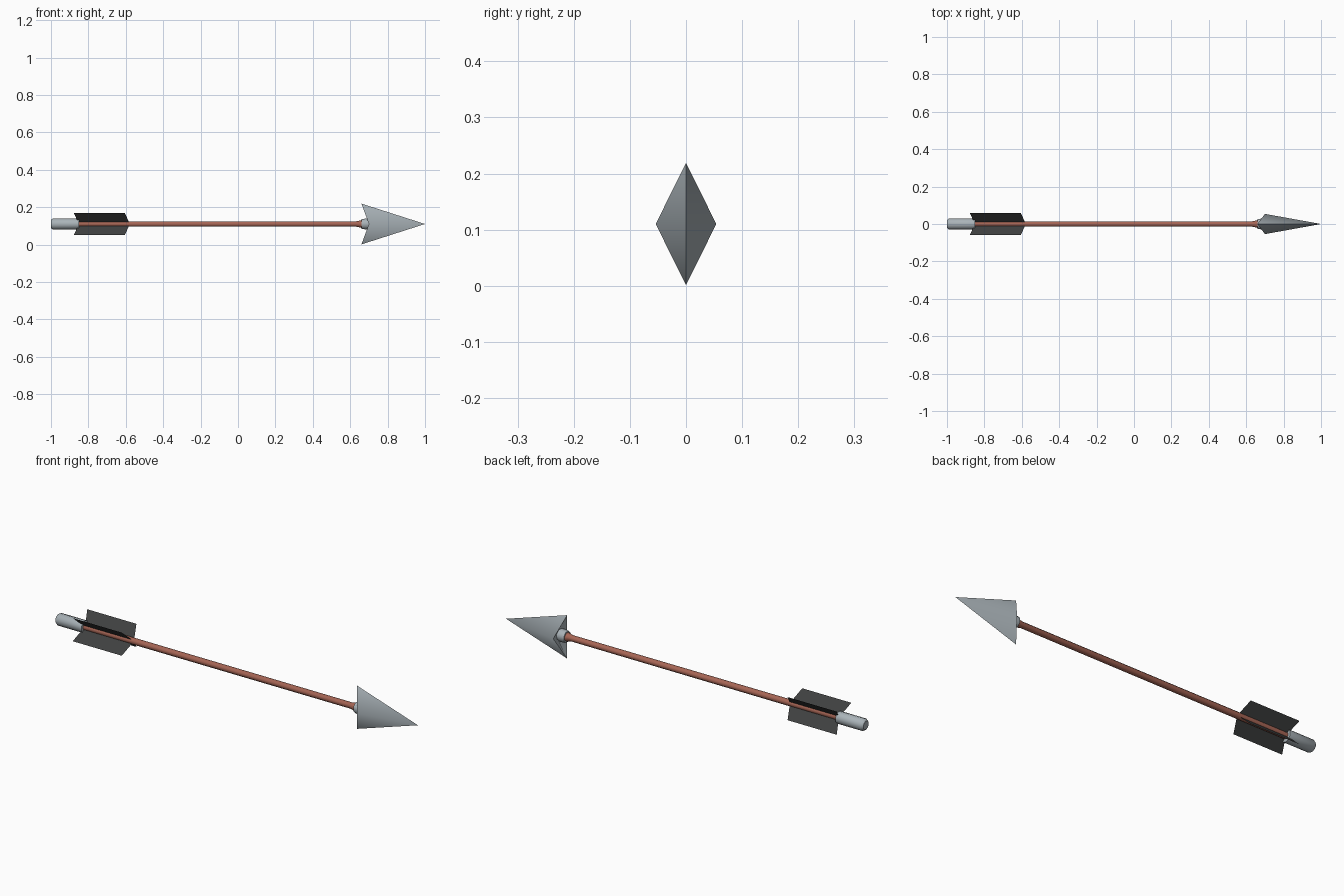
import bpy, math

if "Cube" in bpy.data.objects:
    bpy.data.objects.remove(bpy.data.objects["Cube"])

ZC = 0.11  # height of the arrow's axis


def material(name, rgb):
    m = bpy.data.materials.new(name)
    m.diffuse_color = (*rgb, 1)
    m.use_nodes = True
    m.node_tree.nodes["Principled BSDF"].inputs["Base Color"].default_value = m.diffuse_color
    return m


STEEL = material("steel", (0.40, 0.45, 0.48))
WOOD = material("red wood", (0.38, 0.13, 0.09))
FEATHER = material("dark feather", (0.05, 0.052, 0.052))


def build(name, verts, faces, mat, smooth=None):
    me = bpy.data.meshes.new(name)
    me.from_pydata(verts, [], faces)
    me.materials.append(mat)
    ob = bpy.data.objects.new(name, me)
    ob.location.z = ZC
    bpy.context.collection.objects.link(ob)
    if smooth:
        bpy.ops.object.select_all(action='DESELECT')
        ob.select_set(True)
        bpy.context.view_layer.objects.active = ob
        bpy.ops.object.shade_smooth_by_angle(angle=math.radians(smooth))
    return ob


def lathe(name, profile, mat, sides=8):
    """Spin (x, radius) points round the arrow's axis and cap both ends."""
    verts, faces = [], []
    for x, r in profile:
        for i in range(sides):
            a = 2 * math.pi * (i + 0.5) / sides
            verts.append((x, r * math.cos(a), r * math.sin(a)))
    for k in range(len(profile) - 1):
        for i in range(sides):
            j = (i + 1) % sides
            a, b = k * sides, (k + 1) * sides
            faces.append((a + i, a + j, b + j, b + i))
    faces.append(tuple(reversed(range(sides))))
    faces.append(tuple(range(len(verts) - sides, len(verts))))
    return build(name, verts, faces, mat, 50)


# shaft, flaring where it enters the head
lathe("shaft", [(-0.87, 0.016), (0.63, 0.015), (0.66, 0.022), (0.68, 0.022)], WOOD)

# nock sleeve with softened rear end
lathe("nock", [(-1.0, 0.022), (-0.99, 0.030), (-0.85, 0.030)], STEEL, 10)

# socket ring behind the head
lathe("socket", [(0.66, 0.029), (0.685, 0.031), (0.72, 0.028)], STEEL)

# diamond head: upper and lower barbs swept back, hollow toward the socket
W, H = 0.054, 0.109
rim = [(0.70, W, 0), (0.66, 0, H), (0.70, -W, 0), (0.66, 0, -H)]
inner = [(0.70, 0.026, 0), (0.70, 0, 0.035), (0.70, -0.026, 0), (0.70, 0, -0.035)]
faces = [(8, i, (i + 1) % 4) for i in range(4)]
faces += [(i, i + 4, (i + 1) % 4 + 4, (i + 1) % 4) for i in range(4)]
faces.append((7, 6, 5, 4))
build("arrow_head", rim + inner + [(1.0, 0, 0)], faces, STEEL, 60)

# four swept feather vanes arranged as an X
F = 0.058
for i, (sy, sz) in enumerate([(1, 1), (-1, 1), (-1, -1), (1, -1)]):
    build(f"vane_{i + 1}",
          [(-0.85, 0, 0), (-0.578, 0, 0), (-0.605, sy * F, sz * F), (-0.878, sy * F, sz * F)],
          [(0, 1, 2, 3)], FEATHER)
